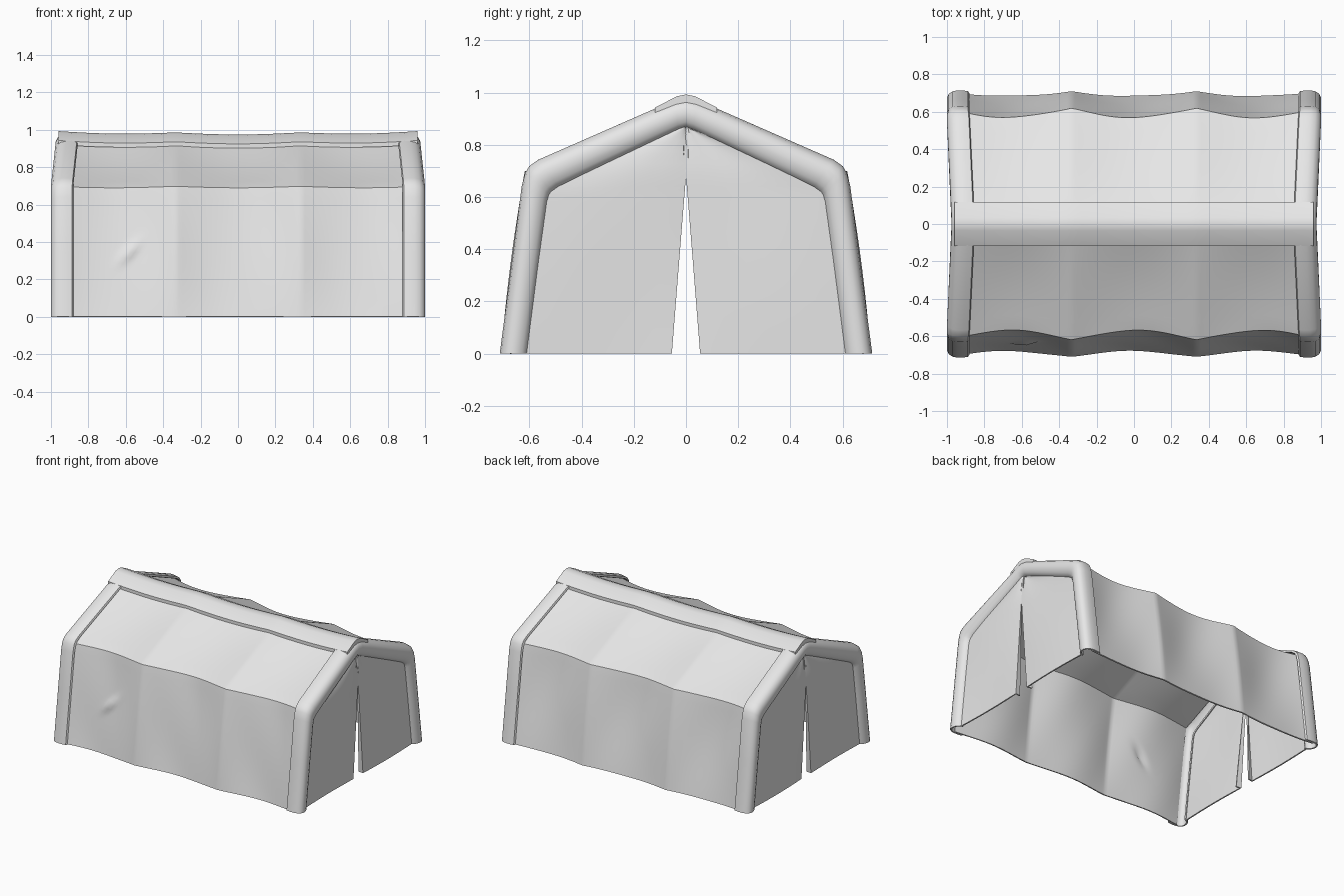
import bpy, bmesh, math

if "Cube" in bpy.data.objects:
    bpy.data.objects.remove(bpy.data.objects["Cube"])

canvas = bpy.data.materials.new("grey canvas")
canvas.diffuse_color = (0.8, 0.8, 0.8, 1)
canvas.use_nodes = True
canvas.node_tree.nodes["Principled BSDF"].inputs["Base Color"].default_value = canvas.diffuse_color


def sheet(name, rows, thickness=0.0, closed=False):
    """Skin a grid of points (rows of equal length) into one smooth part."""
    bm = bmesh.new()
    grid = [[bm.verts.new(p) for p in row] for row in rows]
    n = len(rows[0])
    for a, b in zip(grid, grid[1:]):
        for j in range(n if closed else n - 1):
            k = (j + 1) % n
            bm.faces.new((a[j], a[k], b[k], b[j]))
    if closed:
        bm.faces.new(grid[0])
        bm.faces.new(grid[-1])
    bmesh.ops.remove_doubles(bm, verts=bm.verts, dist=0.0005)
    bmesh.ops.recalc_face_normals(bm, faces=bm.faces)
    mesh = bpy.data.meshes.new(name)
    bm.to_mesh(mesh)
    bm.free()
    mesh.materials.append(canvas)
    ob = bpy.data.objects.new(name, mesh)
    bpy.context.collection.objects.link(ob)
    bpy.ops.object.select_all(action='DESELECT')
    ob.select_set(True)
    bpy.context.view_layer.objects.active = ob
    if thickness:
        mod = ob.modifiers.new("thickness", 'SOLIDIFY')
        mod.thickness = thickness
        mod.offset = 0
        bpy.ops.object.modifier_apply(modifier=mod.name)
    bpy.ops.object.shade_smooth_by_angle(angle=math.radians(38))
    return ob


def lerp(a, b, t):
    return a + (b - a) * t


def sag(x):
    """0 at the hoops (x = +-1/3, +-1), 1 in the middle of each bay."""
    return abs(math.sin(math.pi * (x + 1 / 3) * 1.5))


# Canvas cover: two walls and two roof slopes, slack between the hoops
def wall_point(x, t, side):
    z = 0.695 * t
    s = sag(x)
    slack = 0.028 + 0.02 * t + 0.012 * math.sin(math.pi * t)
    y = lerp(0.705, 0.615, t) + 0.008 * math.sin(math.pi * t) - s * slack
    y += 0.005 * s * math.sin(9 * x + 7 * z + side)
    if side < 0:  # short diagonal crease in one bay
        u = (x + 0.58) * 0.7 + (z - 0.35) * 0.7
        v = (z - 0.35) * 0.7 - (x + 0.58) * 0.7
        y += 0.02 * math.exp(-(u / 0.07) ** 2 - (v / 0.02) ** 2)
    return (x, side * y, z - 0.008 * s * t)


def roof_point(x, t, side):
    s = sag(x)
    y = lerp(0.615 - 0.048 * s, 0.0, t)
    z = lerp(0.695 - 0.008 * s, 0.96, t)
    return (x, side * y, z - 0.014 * s * math.sin(math.pi * t))


rows = []
for i in range(97):
    x = lerp(-0.95, 0.95, i / 96)
    half = {}
    for side in (-1, 1):
        half[side] = [wall_point(x, j / 24, side) for j in range(25)]
        half[side] += [roof_point(x, j / 14, side) for j in range(1, 15)]
    rows.append(half[-1] + half[1][-2::-1])
sheet("canvas_cover", rows, 0.01)

# Half outlines of the end frames, from the foot to the ridge
OUTER = [(0.709, 0), (0.663, 0.35), (0.625, 0.64), (0.612, 0.69), (0.597, 0.715),
         (0.565, 0.738), (0.12, 0.933), (0.04, 0.967), (0, 0.975)]
INNER = [(0.612, 0), (0.567, 0.35), (0.535, 0.58), (0.526, 0.61), (0.515, 0.622),
         (0.49, 0.64), (0.12, 0.818), (0.03, 0.86), (0, 0.87)]
# Rounded frame section: distance along the tent, share from outer to inner
SECTION = [(0.885, 0.12), (0.89, 0.03), (0.915, 0.0), (0.945, 0.0), (0.97, 0.05),
           (0.987, 0.17), (0.995, 0.35), (0.994, 0.58), (0.985, 0.8), (0.97, 0.95), (0.95, 1.0)]


def lean(z):
    """The frames tip slightly inwards near the ridge."""
    return 0.03 * max(0, z - 0.7) / 0.28


for end, label in ((-1, "left"), (1, "right")):
    # End frame: rounded sleeve around the gable
    rows = []
    path = [(p, q, -1) for p, q in zip(OUTER, INNER)]
    path += [(p, q, 1) for p, q in list(zip(OUTER, INNER))[-2::-1]]
    for p, q, side in path:
        row = []
        for x, t in SECTION:
            y, z = lerp(p[0], q[0], t), lerp(p[1], q[1], t)
            row.append((end * (x - lean(z)), side * y, z))
        rows.append(row)
    sheet(label + "_end_frame", rows, 0.01)

    # Door flaps: parted at the foot, meeting near the top, edges rolled inwards
    for side, hand in ((-1, "front"), (1, "back")):
        rows = []
        for (y0, z0), (y1, z1) in zip(INNER, INNER[1:]):
            for k in range(4):
                y, z = lerp(y0, y1, k / 4), lerp(z0, z1, k / 4)
                slit = max(0.002, 0.058 * (1 - z / 0.74))
                slit = min(slit, y)
                x = 0.962 - lean(z)
                row = []
                for j in range(9):
                    t = j / 8
                    ripple = 0.008 * math.sin(math.pi * t) * math.sin(4 * z + side)
                    row.append((end * (x + ripple), side * lerp(y + 0.004, slit, t), z))
                roll = 0.035 * max(0, 1 - z / 0.8)
                row.append((end * (x - roll), side * (slit + 0.006), z))
                rows.append(row)
        sheet(f"{label}_{hand}_door_flap", rows, 0.01)

# Ridge cap: folded strip along the top, dipping between the hoops
CAP = [(-0.118, 0.922), (-0.118, 0.945), (-0.035, 0.988), (0, 0.995),
       (0.035, 0.988), (0.118, 0.945), (0.118, 0.922), (0, 0.962)]
rows = []
for i in range(49):
    x = lerp(-0.96, 0.96, i / 48)
    dip = 0.01 * sag(x) + 0.01 * (1 - (x / 0.96) ** 2)
    rows.append([(x, y, z - dip) for y, z in CAP])
sheet("ridge_cap", rows, closed=True)
